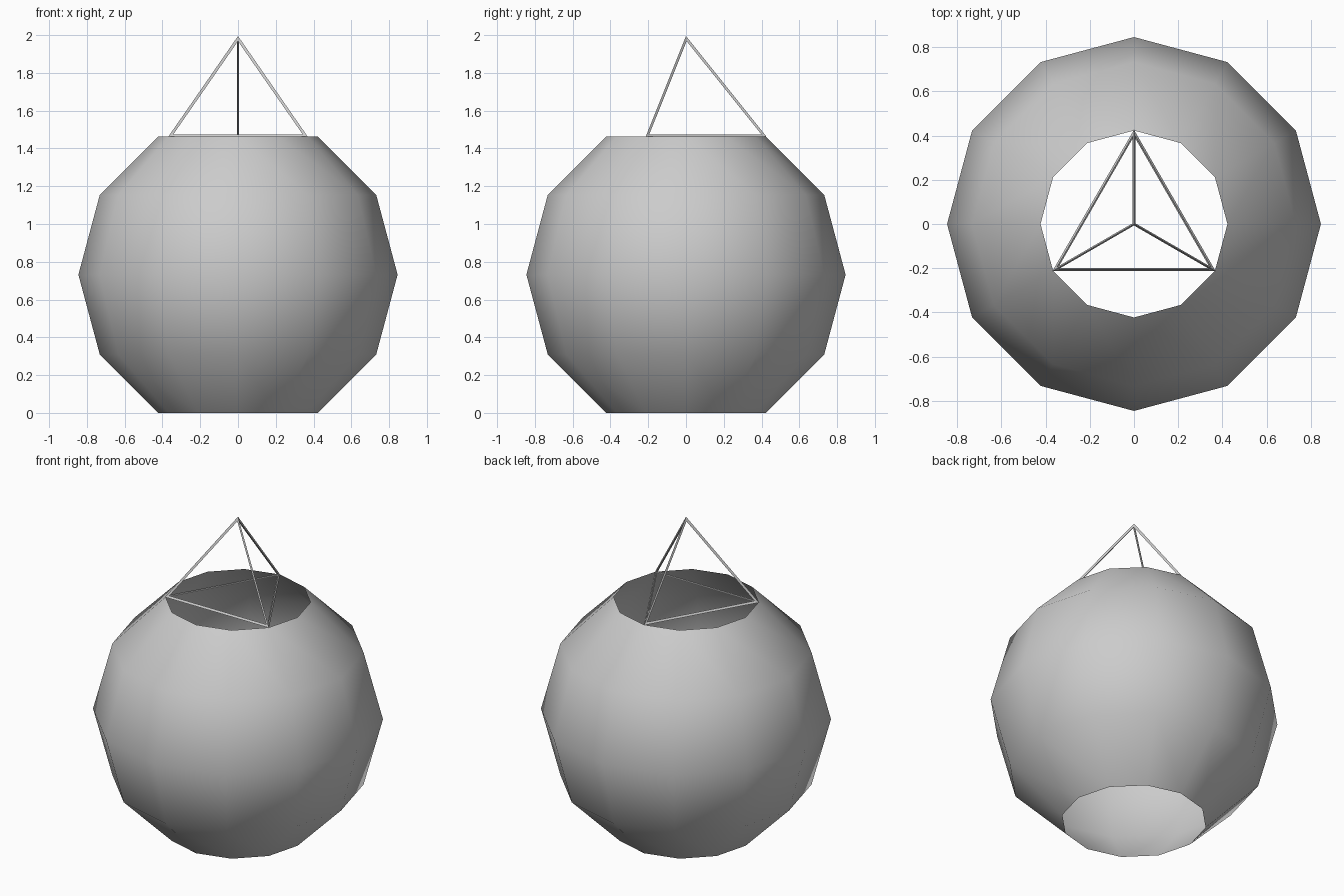
import bpy, bmesh
from math import sin, cos, pi
from mathutils import Matrix

old = bpy.data.objects.get("Cube")
if old:
    bpy.data.objects.remove(old, do_unlink=True)

R = 0.845            # ball radius
MID = R * sin(pi / 3)  # height of the ball centre
SIDES = 12

grey = bpy.data.materials.new("plain_grey")
grey.use_nodes = True
grey.diffuse_color = (0.6, 0.6, 0.6, 1)
grey.node_tree.nodes["Principled BSDF"].inputs["Base Color"].default_value = (0.6, 0.6, 0.6, 1)


def add_object(name, bm, smooth):
    bmesh.ops.recalc_face_normals(bm, faces=bm.faces)
    mesh = bpy.data.meshes.new(name)
    for f in bm.faces:
        f.smooth = smooth
    bm.to_mesh(mesh)
    bm.free()
    mesh.materials.append(grey)
    obj = bpy.data.objects.new(name, mesh)
    bpy.context.collection.objects.link(obj)
    return obj


# Open ball: a sphere without its two end caps
bm = bmesh.new()
bmesh.ops.create_uvsphere(bm, u_segments=SIDES, v_segments=6, radius=R,
                          matrix=Matrix.Translation((0, 0, MID)))
poles = [v for v in bm.verts if abs(v.co.z - MID) > R * 0.95]
bmesh.ops.delete(bm, geom=poles, context='VERTS')
add_object("open_ball", bm, True)

# Three-sided wire pyramid standing on the upper rim
bm = bmesh.new()
base_z, rim = 2 * MID + 0.002, R / 2 - 0.006
apex = bm.verts.new((0, 0, 1.985))
base = [bm.verts.new((rim * cos(a), rim * sin(a), base_z))
        for a in (pi / 2, pi * 7 / 6, pi * 11 / 6)]
bm.faces.new(base)
for i in range(3):
    bm.faces.new((base[i], base[(i + 1) % 3], apex))
frame = add_object("wire_pyramid", bm, False)
wire = frame.modifiers.new("struts", 'WIREFRAME')
wire.thickness = 0.02
wire.use_even_offset = True
